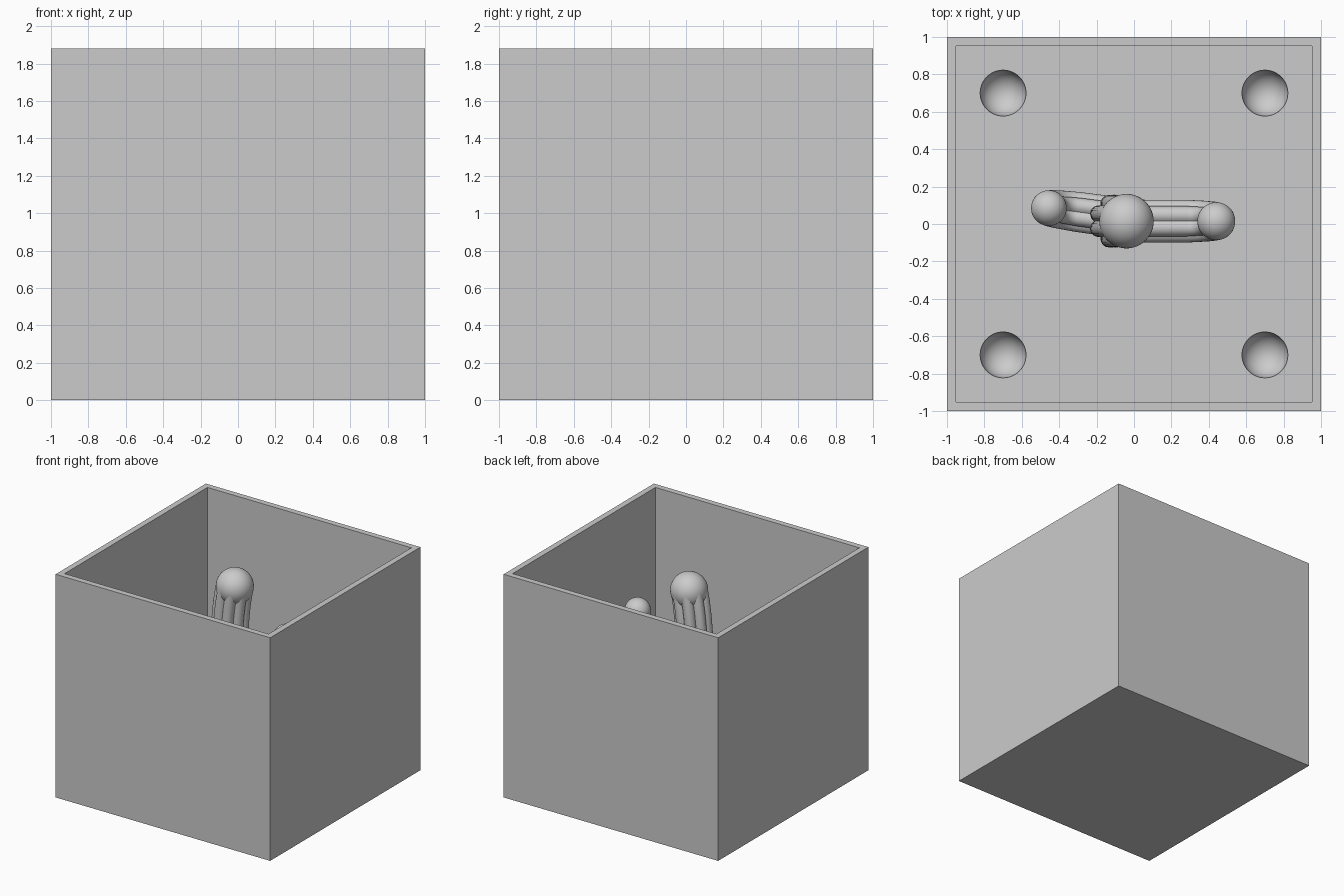
import bpy, bmesh
from math import sin, cos, pi, radians
from mathutils import Vector
from mathutils.geometry import interpolate_bezier

cube = bpy.data.objects.get("Cube")
if cube:
    bpy.data.objects.remove(cube, do_unlink=True)

WALL, HEIGHT, FLOOR = 0.07, 1.88, 0.2

grey = bpy.data.materials.new("light_grey")
grey.use_nodes = True
grey.diffuse_color = (0.6, 0.6, 0.6, 1)
grey.node_tree.nodes["Principled BSDF"].inputs["Base Color"].default_value = (0.6, 0.6, 0.6, 1)


def finish(name, bm):
    """Turn a bmesh into a grey object with smooth shading and sharp creases."""
    bmesh.ops.recalc_face_normals(bm, faces=bm.faces[:])
    mesh = bpy.data.meshes.new(name)
    bm.to_mesh(mesh)
    bm.free()
    mesh.materials.append(grey)
    ob = bpy.data.objects.new(name, mesh)
    bpy.context.collection.objects.link(ob)
    shade(ob)
    return ob


def shade(ob):
    bpy.ops.object.select_all(action='DESELECT')
    ob.select_set(True)
    bpy.context.view_layer.objects.active = ob
    bpy.ops.object.shade_smooth_by_angle(angle=radians(35))


def ball(name, centre, radius):
    bm = bmesh.new()
    bmesh.ops.create_uvsphere(bm, u_segments=48, v_segments=24, radius=radius)
    bmesh.ops.translate(bm, verts=bm.verts, vec=centre)
    return finish(name, bm)


def ribbed_stem(name, path, side, radius, ribs, tip_scale):
    """Sweep a scalloped section along a path and close it with a round tip."""
    bm = bmesh.new()
    steps = ribs * 8
    rings = []
    for i, p in enumerate(path):
        tangent = (path[min(i + 1, len(path) - 1)] - path[max(i - 1, 0)]).normalized()
        normal = side.cross(tangent).normalized()
        size = radius * (1 + (tip_scale - 1) * i / (len(path) - 1))
        ring = []
        for k in range(steps):
            a = 2 * pi * k / steps
            r = size * (0.8 + 0.2 * abs(sin(ribs * a / 2)) ** 0.8)
            ring.append(bm.verts.new(p + (normal * cos(a) + side * sin(a)) * r))
        rings.append(ring)
    for low, high in zip(rings, rings[1:]):
        for k in range(steps):
            n = (k + 1) % steps
            bm.faces.new((low[k], low[n], high[n], high[k]))
    bm.faces.new(rings[0])
    bm.faces.new(rings[-1])
    finish(name, bm)
    ball(name + "_tip", path[-1], radius * tip_scale)


def arm(name, start, elbow, top, radius, bend=0.16):
    """An arm that leaves the trunk level, turns upwards and ends in a tip."""
    start, elbow = Vector(start), Vector(elbow)
    out, up = (elbow - start).normalized(), Vector((0, 0, 1))
    a, b = elbow - out * bend, elbow + up * bend
    curve = interpolate_bezier(a, a + out * bend * 0.55, b - up * bend * 0.55, b, 14)
    end = Vector((elbow.x, elbow.y, top))
    ribbed_stem(name, [start] + curve + [end], out.cross(up), radius, 6, 0.88)


# Open box with a thick floor
bm = bmesh.new()
bmesh.ops.create_cube(bm, size=2)
for v in bm.verts:
    v.co.z = HEIGHT if v.co.z > 0 else 0
top = max(bm.faces, key=lambda f: f.calc_center_median().z)
bmesh.ops.inset_region(bm, faces=[top], thickness=WALL)
pit = bmesh.ops.extrude_discrete_faces(bm, faces=[top])["faces"][0]
bmesh.ops.translate(bm, verts=pit.verts, vec=(0, 0, FLOOR - HEIGHT))
box = finish("open_box", bm)

# Round hollows near the floor corners
for x in (-0.7, 0.7):
    for y in (-0.7, 0.7):
        cutter = ball("hollow_cutter", (x, y, FLOOR + 0.004), 0.123)
        cutter.hide_render = True
        cut = box.modifiers.new("hollow", 'BOOLEAN')
        cut.operation = 'DIFFERENCE'
        cut.solver = 'EXACT'
        cut.object = cutter
        bpy.context.view_layer.objects.active = box
        bpy.ops.object.modifier_apply(modifier=cut.name)
        bpy.data.objects.remove(cutter, do_unlink=True)
shade(box)

# Cactus trunk, leaning slightly, and its two arms
trunk = interpolate_bezier(Vector((-0.06, 0.015, FLOOR - 0.02)), Vector((-0.1, 0.015, 0.7)),
                           Vector((-0.12, 0.015, 1.3)), Vector((-0.04, 0.015, 1.65)), 28)
ribbed_stem("cactus_trunk", trunk, Vector((0, 1, 0)), 0.15, 8, 0.97)
arm("cactus_left_arm", (-0.08, 0.015, 0.85), (0.44, 0.015, 0.85), 1.35, 0.115)
arm("cactus_right_arm", (-0.08, 0.035, 0.62), (-0.455, 0.085, 0.62), 1.08, 0.108)
